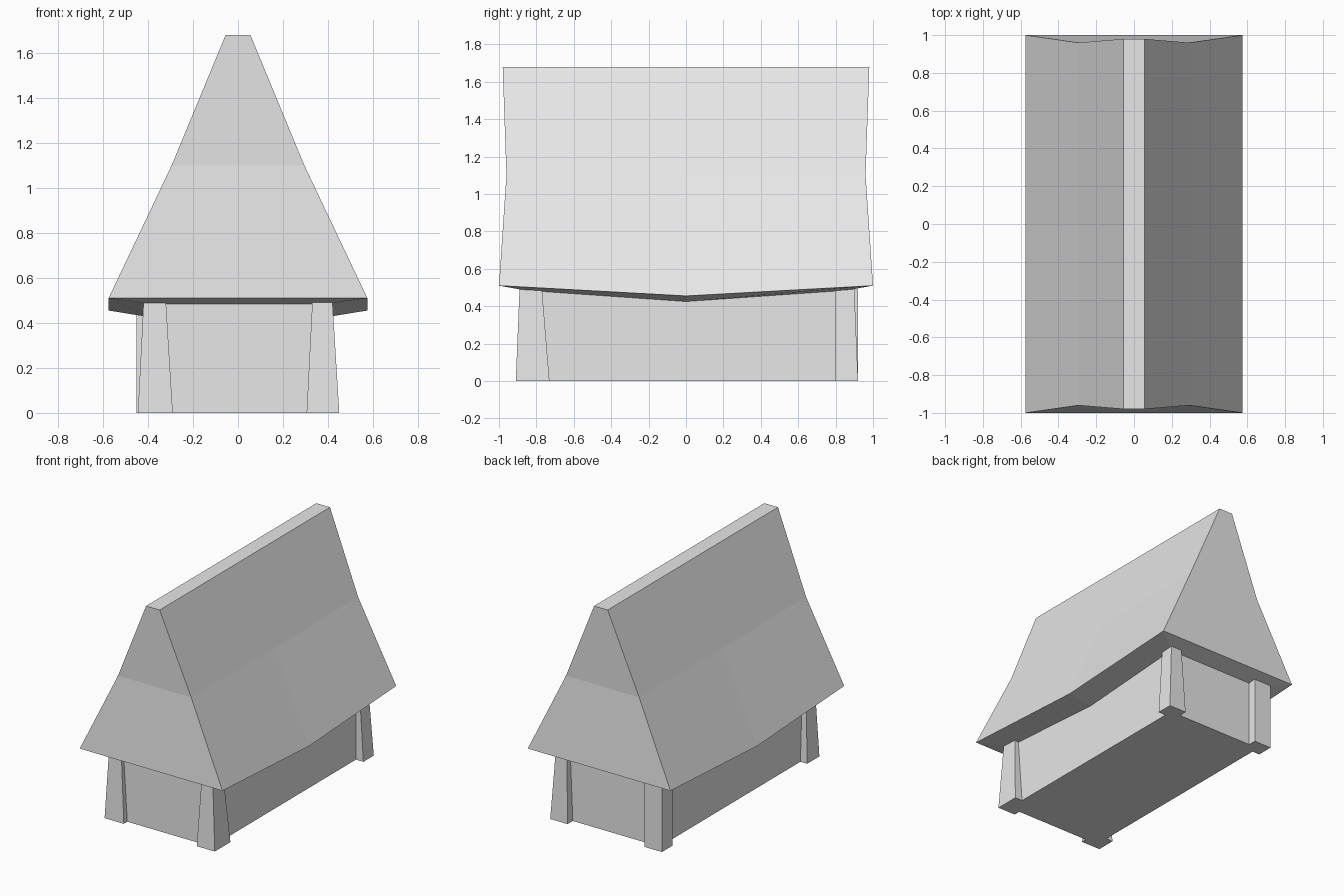
import bpy

default = bpy.data.objects.get("Cube")
if default:
    bpy.data.objects.remove(default, do_unlink=True)

# One pale grey for everything
grey = bpy.data.materials.new("pale_grey")
grey.use_nodes = True
colour = (0.8, 0.8, 0.8, 1)
grey.diffuse_color = colour
grey.node_tree.nodes["Principled BSDF"].inputs["Base Color"].default_value = colour


def loft(name, rings, cap_bottom=False, cap_top=False):
    """Skin a stack of rings, listed counter-clockwise from the bottom up."""
    n = len(rings[0])
    verts = [v for ring in rings for v in ring]
    faces = []
    for r in range(len(rings) - 1):
        a, b = r * n, (r + 1) * n
        for i in range(n):
            j = (i + 1) % n
            faces.append((a + i, a + j, b + j, b + i))
    if cap_bottom:
        faces.append(tuple(reversed(range(n))))
    if cap_top:
        faces.append(tuple(range(len(verts) - n, len(verts))))
    mesh = bpy.data.meshes.new(name)
    mesh.from_pydata(verts, [], faces)
    mesh.materials.append(grey)
    obj = bpy.data.objects.new(name, mesh)
    bpy.context.collection.objects.link(obj)
    return obj


def sagging_ring(w, y, z, sag=0):
    """Rectangle whose long sides dip by sag at their middle."""
    return [(-w, -y, z), (w, -y, z), (w, 0, z - sag),
            (w, y, z), (-w, y, z), (-w, 0, z - sag)]


def rectangle(x0, x1, y0, y1, z):
    return [(x0, y0, z), (x1, y0, z), (x1, y1, z), (x0, y1, z)]


# Walls, with the top following the eaves
wall_top = sagging_ring(0.39, 0.86, 0.485, 0.06)
loft("walls", [sagging_ring(0.39, 0.86, 0), wall_top], cap_bottom=True)

# Steep roof: soffit, eaves, pinched middle and narrow ridge
loft("roof", [wall_top,
              sagging_ring(0.575, 1.0, 0.51, 0.055),
              sagging_ring(0.295, 0.96, 1.1, 0.01),
              sagging_ring(0.055, 0.98, 1.68)], cap_top=True)

# Leaning corner posts: foot rectangle, then head rectangle
posts = {
    "front_left_post": ((0.305, 0.45, -0.91, -0.73), (0.33, 0.42, -0.89, -0.77)),
    "front_right_post": ((-0.445, -0.29, -0.9, -0.76), (-0.42, -0.32, -0.885, -0.78)),
    "back_left_post": ((0.31, 0.45, 0.8, 0.92), (0.33, 0.42, 0.8, 0.9)),
    "back_right_post": ((-0.45, -0.31, 0.8, 0.92), (-0.45, -0.31, 0.8, 0.92)),
}
for name, (foot, head) in posts.items():
    loft(name, [rectangle(*foot, 0), rectangle(*head, 0.49)], True, True)
